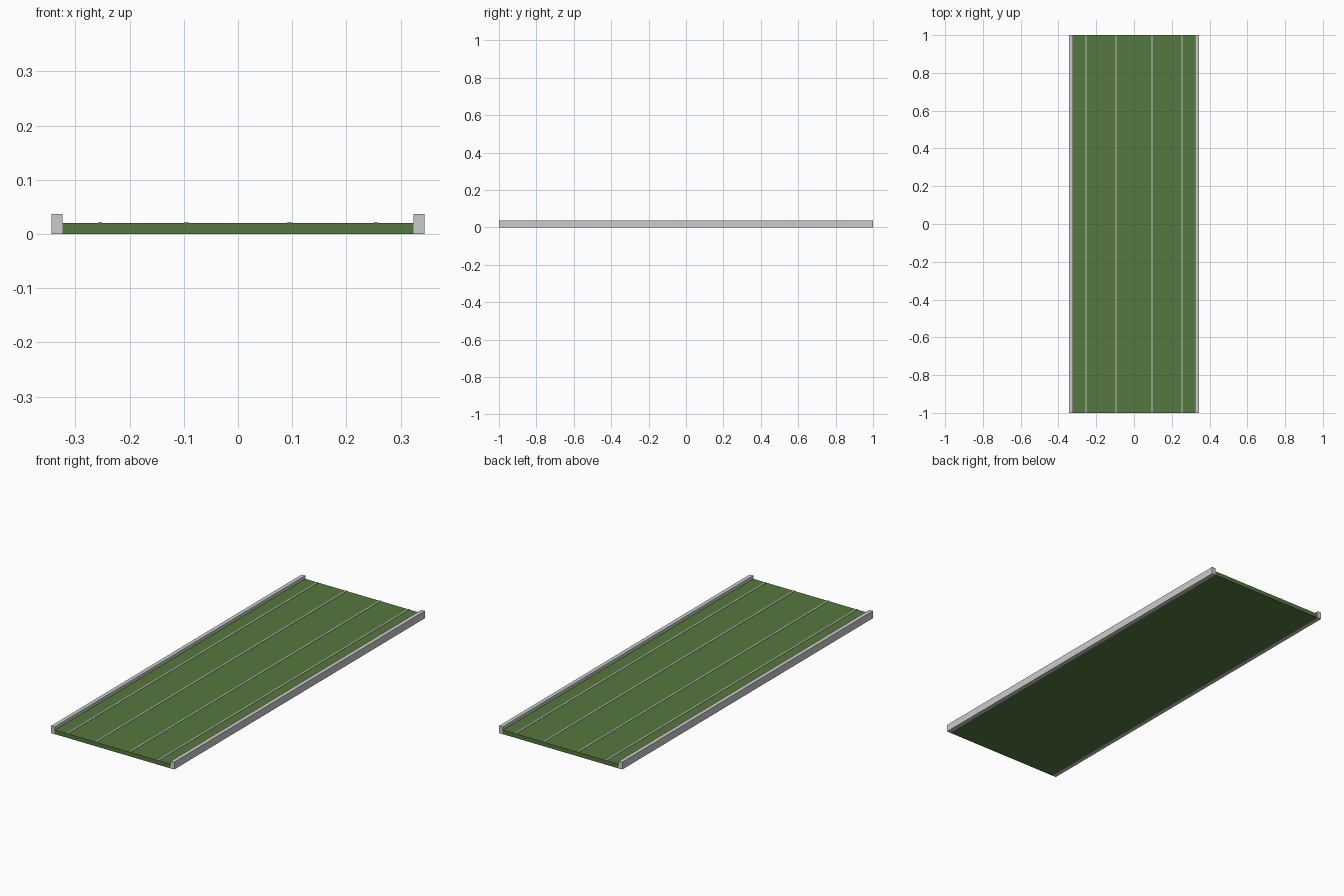
import bpy

if "Cube" in bpy.data.objects:
    bpy.data.objects.remove(bpy.data.objects["Cube"])

LENGTH = 2.0


def box(name, x, width, z0, z1, mat=None):
    bpy.ops.mesh.primitive_cube_add(size=1, location=(x, 0, (z0 + z1) / 2))
    ob = bpy.context.object
    ob.name = name
    ob.scale = (width, LENGTH, z1 - z0)
    bpy.ops.object.transform_apply(location=False, rotation=False, scale=True)
    if mat:
        ob.data.materials.append(mat)
    return ob


green = bpy.data.materials.new("green_surface")
green.diffuse_color = (0.09, 0.19, 0.05, 1)
green.use_nodes = True
green.node_tree.nodes["Principled BSDF"].inputs["Base Color"].default_value = green.diffuse_color

# Flat green deck
box("deck", 0, 0.648, 0.0, 0.0205, green)

# Raised side walls and thin lane strips, mirrored left and right
for side, label in ((-1, "left"), (1, "right")):
    box(f"{label}_side_wall", side * 0.334, 0.02, 0.0, 0.037)
    box(f"{label}_outer_strip", side * 0.254, 0.007, 0.0195, 0.0225)
    box(f"{label}_inner_strip", side * 0.095, 0.007, 0.0195, 0.0225)
